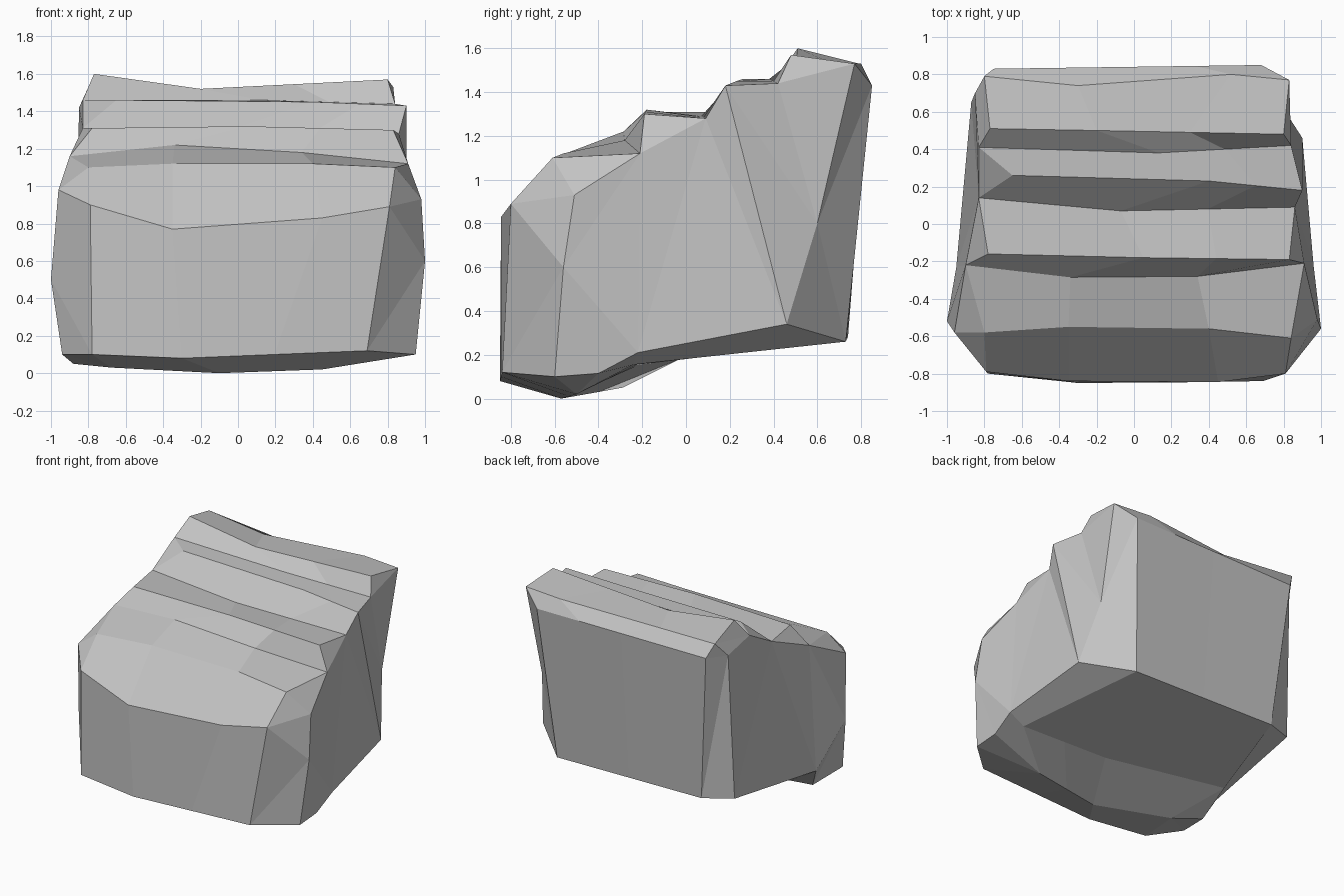
import bpy
import bmesh
from mathutils import Vector

default_cube = bpy.data.objects.get("Cube")
if default_cube:
    bpy.data.objects.remove(default_cube, do_unlink=True)

# Stone colour
stone = bpy.data.materials.new("stone_grey")
stone.use_nodes = True
grey = (0.55, 0.55, 0.55, 1)
stone.diffuse_color = grey
stone.node_tree.nodes["Principled BSDF"].inputs["Base Color"].default_value = grey

bm = bmesh.new()
ridges = {}      # name -> vertices from the -x end to the +x end


def ridge(name, *points):
    """Add one line of four points across the rock, halving the last span if short."""
    points = [Vector(p) for p in points]
    while len(points) < 4:
        points.insert(-1, (points[-2] + points[-1]) / 2)
    ridges[name] = [bm.verts.new(p) for p in points]


# Front face
ridge("front_base", (-.78, -.8, .1), (-.3, -.85, .08), (.69, -.84, .12))
ridge("front_brow", (-.79, -.79, .9), (-.35, -.84, .77), (.45, -.845, .83), (.81, -.8, .89))

# Terraced top: each step has a lip and the foot of the next riser
ridge("first_lip", (-.8, -.58, 1.1), (-.35, -.55, 1.12), (.4, -.56, 1.12), (.84, -.61, 1.1))
ridge("first_foot", (-.9, -.22, 1.16), (-.34, -.285, 1.22), (.34, -.28, 1.18), (.91, -.21, 1.12))
ridge("second_lip", (-.78, -.16, 1.31), (.05, -.18, 1.32), (.83, -.19, 1.3))
ridge("second_foot", (-.83, .14, 1.31), (-.07, .07, 1.29), (.86, .09, 1.28))
ridge("third_lip", (-.65, .26, 1.46), (.4, .23, 1.45), (.9, .18, 1.43))
ridge("third_foot", (-.83, .41, 1.46), (.13, .38, 1.46), (.84, .42, 1.44))
ridge("crest", (-.77, .51, 1.6), (-.2, .5, 1.52), (.8, .48, 1.57))

# Back
ridge("back_brow", (-.8, .79, 1.53), (-.3, .74, 1.5), (.52, .8, 1.53), (.83, .77, 1.53))
ridge("back_lip", (-.75, .83, 1.42), (.68, .85, 1.43))
ridge("back_base", (-.65, .74, .28), (.59, .73, .26))

# Underside, with a low toe near the front
ridge("belly", (-.86, -.03, .18), (.09, -.21, .155), (.82, -.24, .155))
ridge("toe", (-.68, -.4, .03), (-.1, -.57, 0), (.45, -.5, .02))

# Skin the ridges into a closed band
names = list(ridges)
for a, b in zip(names, names[1:] + names[:1]):
    p, q = ridges[a], ridges[b]
    for i in range(len(p) - 1):
        bm.faces.new((p[i], p[i + 1], q[i + 1], q[i]))


def side_wall(end, step_rim, rear_rim, **points):
    """Close one end of the band with fans of facets and a lower bevel."""
    corner = {name: line[end] for name, line in ridges.items()}
    corner.update({name: bm.verts.new(p) for name, p in points.items()})

    def facet(*keys):
        bm.faces.new([corner[key] for key in keys])

    def fan(centre, *rim):
        for a, b in zip(rim, rim[1:]):
            facet(centre, a, b)

    # Front corner and step ends
    fan("cheek", "front_base", "front_brow", "shoulder", "first_foot",
        "flank_base", "sole", "heel", "front_base")
    fan("shoulder", "front_brow", "first_lip", "first_foot")
    fan("second_foot", "second_lip", "first_foot", "flank_base", "rear_base", *step_rim)
    # Rear corner
    fan("rear_edge", *rear_rim, "third_foot", "back_brow", "back_lip", "back_base", "rear_base")
    fan("crest", "third_foot", "back_brow")
    # Lower bevel
    facet("back_base", "rear_base", "flank_base", "belly")
    facet("belly", "flank_base", "sole", "toe")
    fan("toe", "sole", "heel", "front_base")


side_wall(-1, ["third_lip"], ["rear_base", "third_lip"],
          shoulder=(.98, -.51, .93), cheek=(1, -.56, .6), heel=(.95, -.6, .1),
          sole=(.95, -.4, .115), flank_base=(.96, -.22, .21),
          rear_base=(.9, .46, .34), rear_edge=(.81, .6, .8))
side_wall(0, ["rear_edge", "third_foot", "third_lip"], [],
          shoulder=(-.96, -.58, .98), cheek=(-1, -.52, .5), heel=(-.94, -.57, .1),
          sole=(-.88, -.29, .05), flank_base=(-.95, -.23, .2),
          rear_base=(-.87, .65, .3), rear_edge=(-.85, .7, 1.42))

bmesh.ops.recalc_face_normals(bm, faces=bm.faces)
mesh = bpy.data.meshes.new("stepped_rock")
bm.to_mesh(mesh)
bm.free()
mesh.materials.append(stone)
rock = bpy.data.objects.new("stepped_rock", mesh)
bpy.context.collection.objects.link(rock)
